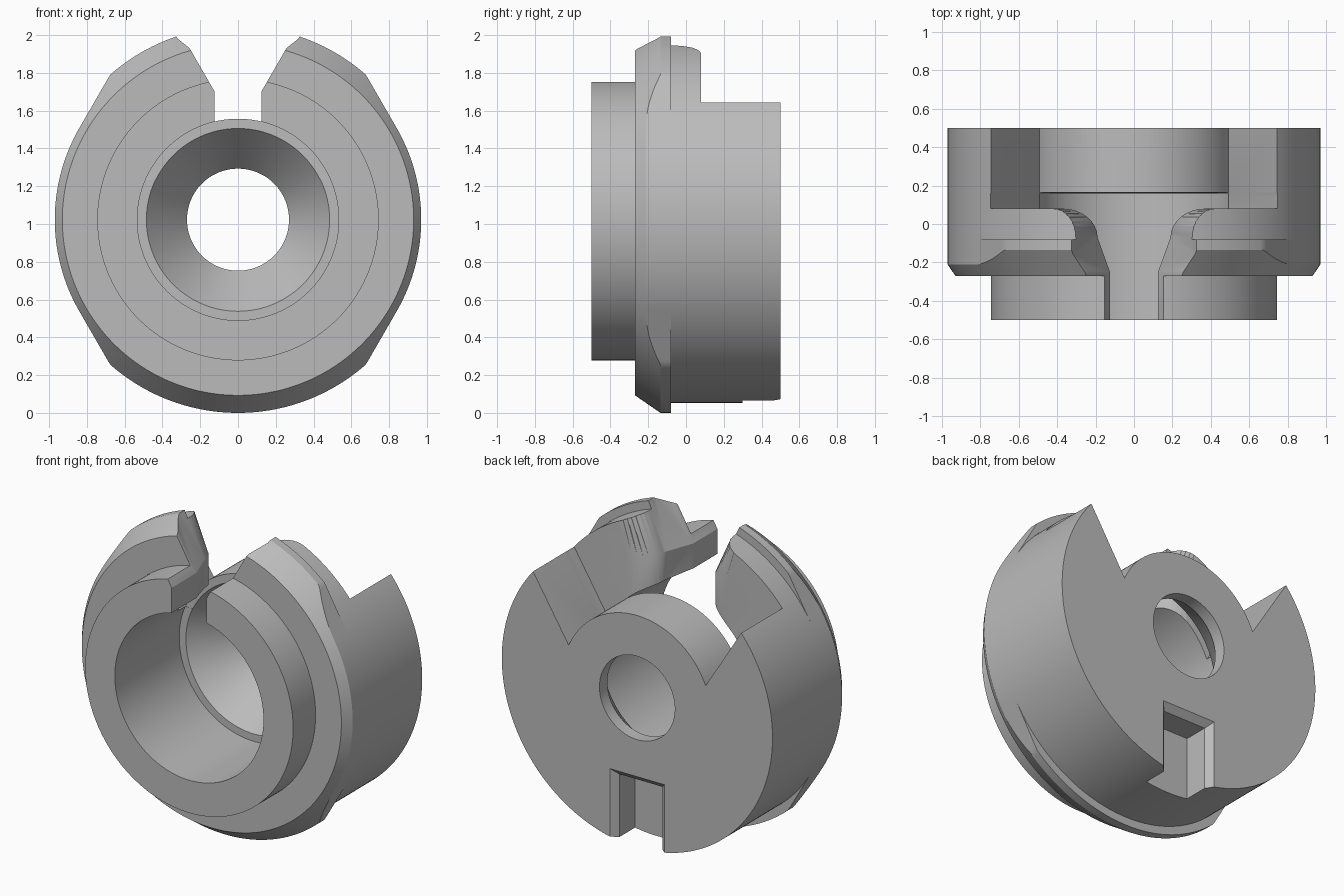
import bpy, bmesh
from math import sin, cos, asin, pi, radians

cube = bpy.data.objects.get("Cube")
if cube:
    bpy.data.objects.remove(cube, do_unlink=True)

CENTRE = 1.023          # height of the turning axis, also the flange radius
BODY = 0.97             # main drum radius

metal = bpy.data.materials.new("plain_grey")
metal.use_nodes = True
metal.diffuse_color = (0.5, 0.5, 0.5, 1)
metal.node_tree.nodes["Principled BSDF"].inputs["Base Color"].default_value = (0.5, 0.5, 0.5, 1)


def finish(name, rings, closed):
    """Skin matching rings of points into one outward-facing solid."""
    bm = bmesh.new()
    rings = [[bm.verts.new(p) for p in ring] for ring in rings]
    n = len(rings[0])
    pairs = list(zip(rings, rings[1:]))
    if closed:
        pairs.append((rings[-1], rings[0]))
    else:
        bm.faces.new(rings[0][::-1])
        bm.faces.new(rings[-1])
    for p, q in pairs:
        for j in range(n):
            k = (j + 1) % n
            bm.faces.new((p[j], p[k], q[k], q[j]))
    bmesh.ops.remove_doubles(bm, verts=bm.verts[:], dist=0.00001)
    bm.normal_update()
    bmesh.ops.triangulate(bm, faces=bm.faces[:])
    bmesh.ops.recalc_face_normals(bm, faces=bm.faces[:])
    mesh = bpy.data.meshes.new(name)
    bm.to_mesh(mesh)
    bm.free()
    mesh.materials.append(metal)
    obj = bpy.data.objects.new(name, mesh)
    bpy.context.collection.objects.link(obj)
    return obj


def loft(name, sections):
    """Join (y, outline) sections; outlines are (x, height from axis)."""
    return finish(name, [[(x, y, CENTRE + z) for x, z in pts] for y, pts in sections], False)


def cut(target, cutter):
    mod = target.modifiers.new("cut", 'BOOLEAN')
    mod.operation = 'DIFFERENCE'
    mod.solver = 'EXACT'
    mod.object = cutter
    bpy.context.view_layer.objects.active = target
    bpy.ops.object.modifier_apply(modifier=mod.name)
    bpy.data.objects.remove(cutter, do_unlink=True)


# Turned body: hub, chamfered flange, drum, conical hole and stepped bore.
# The flange has flats at 30 degrees and is flush with the drum at the sides.
STEPS = 288
rings = []
for i in range(STEPS):
    a = 2 * pi * i / STEPS
    rise = asin(min(1, abs(sin(a))))
    rim = min(CENTRE, BODY / cos(max(0, rise - pi / 6)))
    profile = [
        (0.533, -0.5), (0.745, -0.5), (0.745, -0.27), (0.93, -0.27),
        (rim, -0.27 + (rim - 0.93) * 1.45), (rim, -0.08), (BODY, -0.08), (BODY, 0.5),
        (0.27, 0.5), (0.27, 0.42), (0.485, 0.16), (0.533, 0.16)]
    rings.append([(r * cos(a), y, CENTRE + r * sin(a)) for r, y in profile])
body = finish("collar_body", rings, True)

# Rear top recess: straight sides, with a round boss left standing behind the bore
COUNT = 48
angles = [radians(156.8 - 133.6 * i / COUNT) for i in range(COUNT + 1)]
sides = [(1.3, 1.51), (-1.3, 1.51)]
flat = [(-0.491 + 0.982 * i / COUNT, 0.21) for i in range(COUNT + 1)] + sides
arch = [(0.534 * cos(a), 0.534 * sin(a)) for a in angles] + sides
cut(body, loft("recess_cutter", [(0.08, flat), (0.161, flat), (0.163, arch), (0.7, arch)]))


# Flared top slot that rounds outward towards the rear
def slot_outline(w, top):
    return [(-w, 0.38), (w, 0.38), (w, 0.68), (top, 1.28), (-top, 1.28), (-w, 0.68)]


sections = [(-0.7, slot_outline(0.125, 0.471)), (-0.25, slot_outline(0.125, 0.471))]
for i in range(9):
    a = pi / 2 * i / 8
    grow = 1 - cos(a)
    sections.append((-0.07 + 0.15 * sin(a), slot_outline(0.19 + 0.18 * grow, 0.471 + 0.05 * grow)))
sections.append((0.11, sections[-1][1]))
cut(body, loft("top_slot_cutter", sections))

# Chamfered keyway in the rear face, open at the bottom
cut(body, loft("keyway_cutter", [
    (y, [(-h, h - 0.705), (h, h - 0.705), (h, -1.3), (-h, -1.3)])
    for y, h in ((0.3, 0.155), (0.46, 0.155), (0.5, 0.195), (0.6, 0.295))]))

# Smooth round surfaces, crisp edges
bpy.ops.object.select_all(action='DESELECT')
body.select_set(True)
bpy.context.view_layer.objects.active = body
bpy.ops.object.shade_smooth_by_angle(angle=radians(24))
